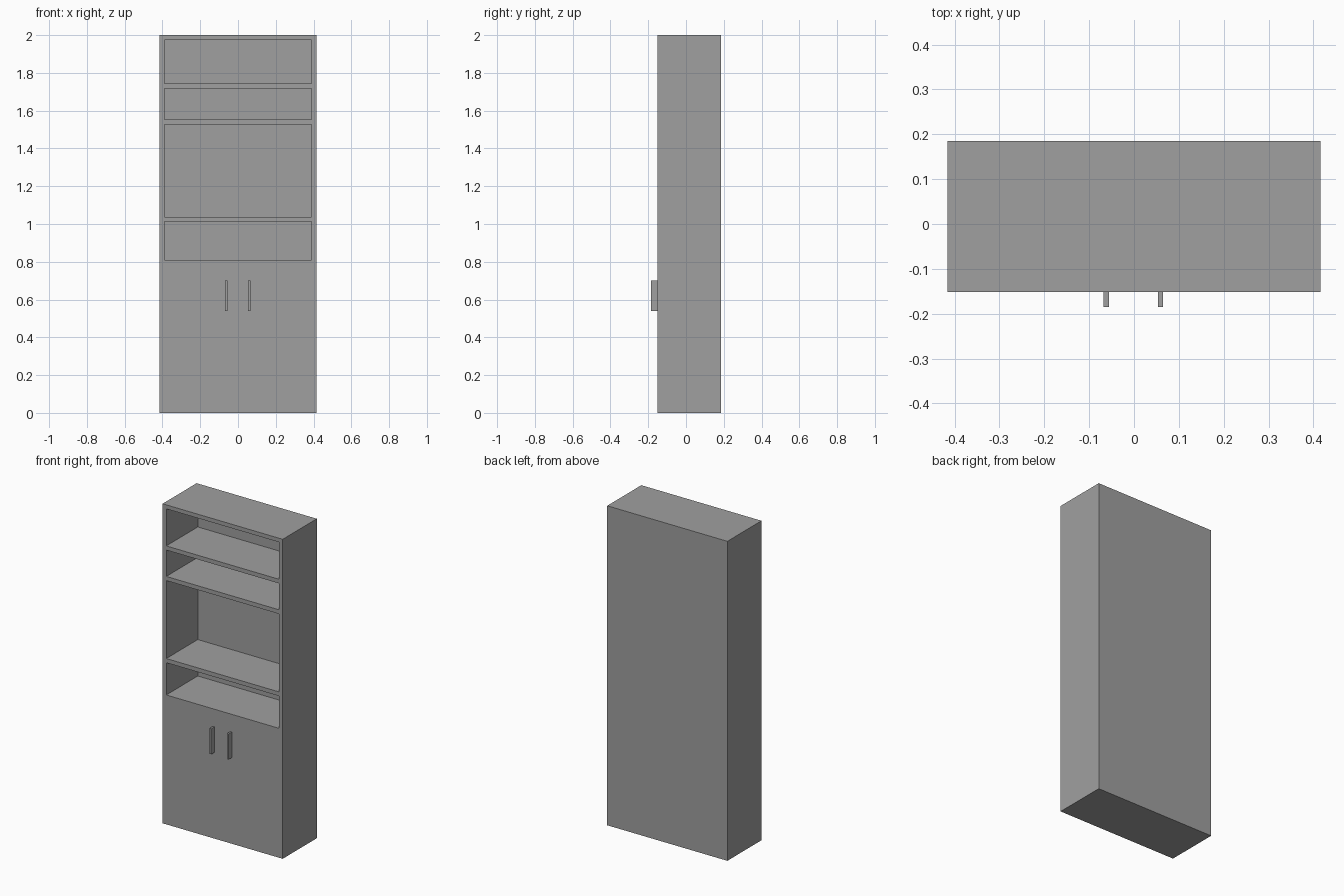
import bpy, bmesh

if "Cube" in bpy.data.objects:
    bpy.data.objects.remove(bpy.data.objects["Cube"])

W, FRONT, BACK = 0.416, -0.152, 0.185      # half width, front and back planes
INNER, DEPTH = 0.39, 0.311                 # half width and depth of the open bays
BAYS = [(0.81, 1.012), (1.038, 1.526), (1.552, 1.717), (1.743, 1.975)]

grey = bpy.data.materials.new("cabinet_grey")
grey.diffuse_color = (0.35, 0.35, 0.35, 1)
grey.use_nodes = True
grey.node_tree.nodes["Principled BSDF"].inputs["Base Color"].default_value = grey.diffuse_color


def finish(name, bm):
    bmesh.ops.recalc_face_normals(bm, faces=bm.faces)
    mesh = bpy.data.meshes.new(name)
    bm.to_mesh(mesh)
    bm.free()
    mesh.materials.append(grey)
    obj = bpy.data.objects.new(name, mesh)
    bpy.context.collection.objects.link(obj)
    return obj


def box(name, x0, x1, y0, y1, z0, z1):
    bm = bmesh.new()
    bmesh.ops.create_cube(bm, size=1)
    for v in bm.verts:
        v.co.x = x1 if v.co.x > 0 else x0
        v.co.y = y1 if v.co.y > 0 else y0
        v.co.z = z1 if v.co.z > 0 else z0
    return finish(name, bm)


# Cabinet body: gridded front face, frame extended to the back
bm = bmesh.new()
xs = [-W, -INNER, INNER, W]
zs = [0] + [z for bay in BAYS for z in bay] + [2]
grid = [[bm.verts.new((x, FRONT, z)) for x in xs] for z in zs]
bays = []
for r in range(len(zs) - 1):
    for c in range(len(xs) - 1):
        f = bm.faces.new((grid[r][c], grid[r][c + 1],
                          grid[r + 1][c + 1], grid[r + 1][c]))
        if c == 1 and r % 2 == 1:
            bays.append(f)
rim = [e for e in bm.edges if e.is_boundary]
ext = bmesh.ops.extrude_edge_only(bm, edges=rim)["geom"]
for v in ext:
    if isinstance(v, bmesh.types.BMVert):
        v.co.y = BACK
bmesh.ops.contextual_create(bm, geom=[e for e in bm.edges if e.is_boundary])

# Open shelf bays: push the bay faces inwards, leaving shelves between them
for f in bmesh.ops.extrude_discrete_faces(bm, faces=bays)["faces"]:
    for v in f.verts:
        v.co.y = FRONT + DEPTH
finish("cabinet_body", bm)

# Door handles
for name, x in (("left_door_handle", -0.062), ("right_door_handle", 0.059)):
    box(name, x - 0.006, x + 0.006, -0.185, FRONT, 0.54, 0.70)
